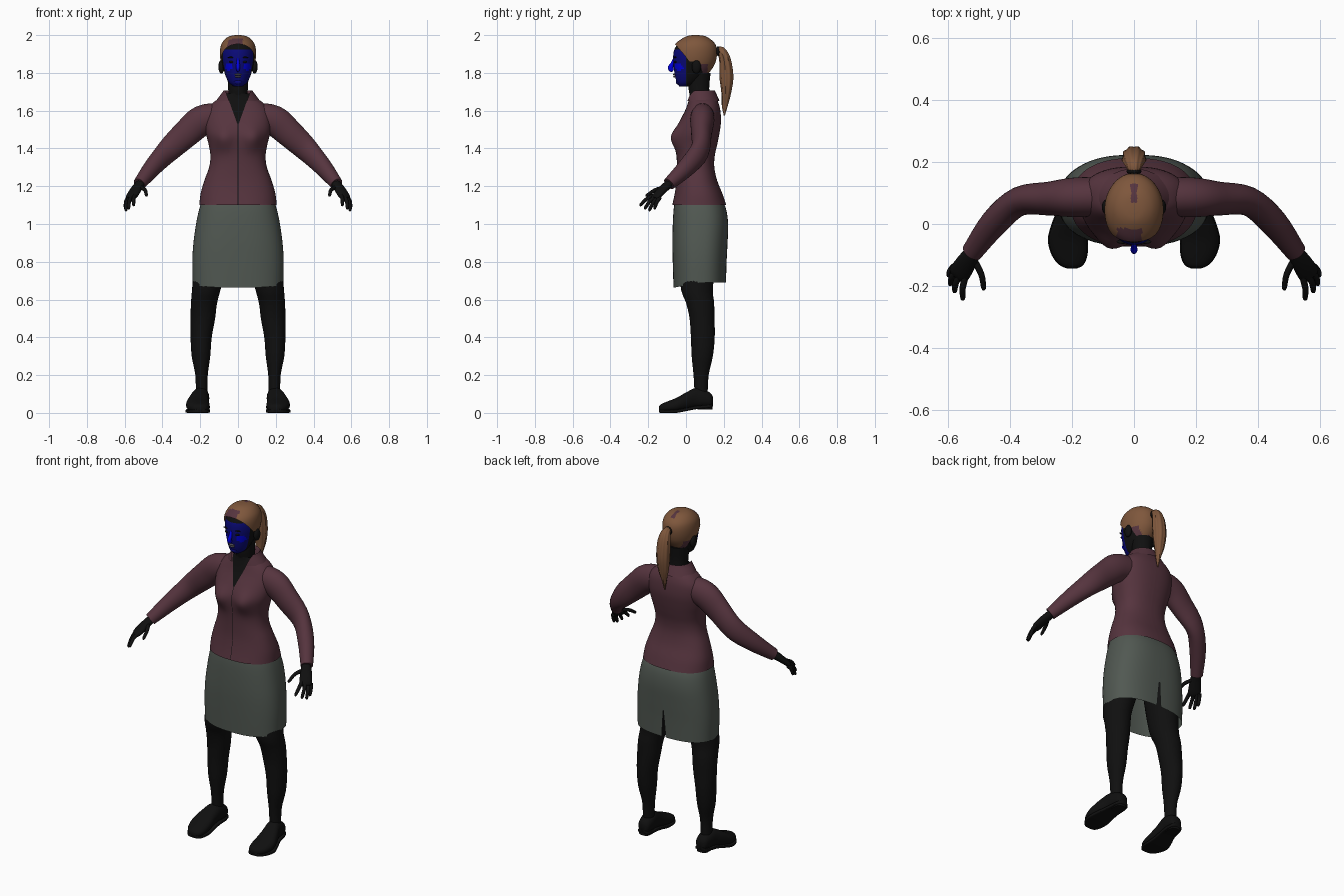
import bpy, bmesh, math
from mathutils import Vector

if "Cube" in bpy.data.objects:
    bpy.data.objects.remove(bpy.data.objects["Cube"])


def material(name, rgb):
    m = bpy.data.materials.new(name)
    m.diffuse_color = (*rgb, 1)
    m.use_nodes = True
    m.node_tree.nodes["Principled BSDF"].inputs["Base Color"].default_value = m.diffuse_color
    return m


JACKET = material("plum_cloth", (0.092, 0.034, 0.048))
SKIRT = material("grey_green_cloth", (0.082, 0.098, 0.084))
BLACK = material("black", (0.005, 0.005, 0.005))
HAIR = material("brown_hair", (0.21, 0.095, 0.045))
NAVY = material("face_blue", (0.003, 0.003, 0.19))
BLUE = material("bright_blue", (0.0, 0.0, 0.75))
LIPS = material("grey_lips", (0.12, 0.11, 0.13))


def smooth(rows, n=4):
    """Catmull-Rom interpolation of station tuples."""
    out = []
    for i in range(len(rows) - 1):
        a, b = rows[max(i - 1, 0)], rows[i]
        c, d = rows[i + 1], rows[min(i + 2, len(rows) - 1)]
        for k in range(n):
            t = k / n
            out.append(tuple(0.5 * (2 * q + (r - p) * t + (2 * p - 5 * q + 4 * r - s) * t * t
                                    + (3 * q - p - 3 * r + s) * t ** 3)
                             for p, q, r, s in zip(a, b, c, d)))
    return out + [tuple(rows[-1])]


def loft(name, rings, mats, caps=True, planes=(), rule=None):
    """Skin rings of points, cut along planes, then colour or delete faces by rule."""
    bm = bmesh.new()
    loops = [[bm.verts.new(p) for p in r] for r in rings]
    n = len(loops[0])
    for a, b in zip(loops, loops[1:]):
        for i in range(n):
            bm.faces.new((a[i], a[(i + 1) % n], b[(i + 1) % n], b[i]))
    if caps:
        bm.faces.new(loops[0])
        bm.faces.new(loops[-1])
    bmesh.ops.recalc_face_normals(bm, faces=bm.faces[:])
    for co, no in planes:
        bmesh.ops.bisect_plane(bm, geom=bm.verts[:] + bm.edges[:] + bm.faces[:],
                               plane_co=co, plane_no=no, dist=1e-5)
    dead = []
    for f in bm.faces:
        f.smooth = True
        k = rule(f.calc_center_median()) if rule else 0
        if k is None:
            dead.append(f)
        else:
            f.material_index = k
    bmesh.ops.delete(bm, geom=dead, context='FACES')
    me = bpy.data.meshes.new(name)
    bm.to_mesh(me)
    bm.free()
    me.set_sharp_from_angle(angle=math.radians(50))
    for m in mats:
        me.materials.append(m)
    ob = bpy.data.objects.new(name, me)
    bpy.context.collection.objects.link(ob)
    return ob


def power(v, p):
    return math.copysign(abs(v) ** (2 / p), v)


def level(z, hw, yf, yb, cx=0.0, p=2.0, n=48, grow=0.0):
    """Horizontal superellipse ring."""
    cy, ry = (yf + yb) / 2, (yb - yf) / 2 + grow
    return [Vector((cx + (hw + grow) * power(math.cos(2 * math.pi * i / n), p),
                    cy + ry * power(math.sin(2 * math.pi * i / n), p), z)) for i in range(n)]


def tube(name, rows, mat, s=1, n=20, ref=(0, 0, 1), ridge=0.0):
    """Sweep an ellipse along (x, y, z, side radius, up radius) stations."""
    rows = smooth(rows)
    rings = []
    for i, r in enumerate(rows):
        t = Vector(rows[min(i + 1, len(rows) - 1)][:3]) - Vector(rows[max(i - 1, 0)][:3])
        side = t.cross(Vector(ref)).normalized()
        up = side.cross(t).normalized()
        ring = []
        for k in range(n):
            a = 2 * math.pi * k / n
            q = 1 + ridge * math.cos(n / 4 * a)
            v = Vector(r[:3]) + q * (side * r[3] * math.cos(a) + up * r[4] * math.sin(a))
            ring.append(Vector((v.x * s, v.y, v.z)))
        rings.append(ring)
    return loft(name, rings, [mat])


def ball(name, loc, size, mat):
    rings = []
    for j in range(1, 12):
        a = math.pi * j / 12
        z, r = -math.cos(a), math.sin(a)
        rings.append([Vector((loc[0] + size[0] * r * math.cos(b), loc[1] + size[1] * r * math.sin(b),
                              loc[2] + size[2] * z)) for b in (2 * math.pi * k / 20 for k in range(20))])
    return loft(name, rings, [mat])


# Jacket body with open neckline and centre seam
V_SLOPE = 0.36
v_planes = [((0, 0, 1.52), (1, 0, -V_SLOPE)), ((0, 0, 1.52), (-1, 0, -V_SLOPE))]


def in_neckline(c):
    return c.y < 0.085 and abs(c.x) < V_SLOPE * (c.z - 1.52)


def bust(v):
    fade = min(max((0.06 - v.y) / 0.1, 0), 1)
    v.y -= 0.032 * fade * math.exp(-((abs(v.x) - 0.08) / 0.055) ** 2 - ((v.z - 1.455) / 0.06) ** 2)
    return v


torso = smooth([(1.10, .205, -.073, .213), (1.16, .198, -.060, .193), (1.23, .178, -.050, .165),
                (1.30, .153, -.048, .150), (1.36, .146, -.050, .152), (1.42, .155, -.055, .165),
                (1.48, .170, -.055, .177), (1.54, .175, -.035, .185), (1.60, .165, -.005, .182),
                (1.64, .135, .010, .172), (1.67, .092, .018, .158), (1.69, .066, .020, .143)])
loft("jacket_body", [[bust(v) for v in level(*r, p=2.35, n=64)] for r in torso], [JACKET, BLACK], False,
     v_planes + [((x, 0, 0), (1, 0, 0)) for x in (-.0015, .0015)],
     lambda c: 1 if in_neckline(c) or (abs(c.x) < .0015 and c.y < 0) else 0)

# Folded collar
collar = smooth([(1.66, .060, .018, .138), (1.705, .074, .012, .150), (1.695, .084, .006, .158),
                 (1.650, .118, .000, .178)])
loft("collar", [level(*r) for r in collar], [JACKET], False, v_planes,
     lambda c: None if in_neckline(c) else 0)

# Skirt with dipped front hem and a back slit
skirt = smooth([(1.14, .185, -.055, .185), (1.08, .205, -.065, .212), (1.0, .222, -.070, .223),
                (.9, .236, -.072, .220), (.8, .242, -.070, .215), (.69, .240, -.066, .212)])


def hem(v):
    v.z -= 0.028 * max(0, (0.07 - v.y) / 0.14) * min(max((0.85 - v.z) / 0.16, 0), 1)
    return v


loft("skirt", [[hem(v) for v in level(*r, p=2.5, n=64)] for r in skirt], [SKIRT], False,
     [((0, .2, .86), (1, 0, .08)), ((0, .2, .86), (-1, 0, .08))],
     lambda c: None if c.y > .1 and abs(c.x) < .08 * (.86 - c.z) else 0)

# Neck
loft("neck", [level(*r) for r in smooth([(1.58, .060, .020, .140), (1.66, .052, .022, .128),
                                         (1.72, .052, .013, .123), (1.80, .058, .010, .130)])], [BLACK])

# Head with coloured face area
head = smooth([(1.728, .022, -.035, .030), (1.745, .045, -.047, .060), (1.77, .060, -.055, .090),
               (1.80, .071, -.061, .120), (1.84, .081, -.066, .145), (1.88, .087, -.068, .155),
               (1.92, .086, -.063, .155), (1.95, .077, -.045, .143), (1.975, .056, -.010, .115),
               (1.988, .030, .018, .088), (1.992, .004, .045, .055)])


def face_colour(c):
    if c.y > 0 or c.z > 1.925:
        return 0
    cheek = ((abs(c.x) - .048) / .020) ** 2 + ((c.z - 1.832) / .020) ** 2 < 1
    return 2 if cheek else 1


loft("head", [level(*r, n=64) for r in head], [BLACK, NAVY, BLUE], True,
     [((0, 0, 0), (0, 1, 0)), ((0, 0, 1.925), (0, 0, 1))], face_colour)


# Hair cap trimmed along forehead, ear and nape lines
def hair_rule(c):
    if c.z < 1.955 - 1.19 * (c.y + .06):
        return None
    if c.z < 1.86 and (c.z < 1.765 or c.z < 1.86 - 3.2 * (c.y - .07)):
        return None
    parting = abs(c.x) < .010 and .07 < c.y < .13
    fringe = -.055 < c.x < .025 and c.y < -.015
    nape = c.z < 1.85 and c.y < .115
    return 1 if parting or fringe or nape else 0


loft("hair_cap", [[v + Vector((0, 0, .008)) for v in level(*r, n=64, grow=.008)] for r in head],
     [HAIR, JACKET], True,
     [((0, -.06, 1.955), (0, 1.19, 1)), ((0, .07, 1.86), (0, 3.2, 1)),
      ((0, 0, 1.86), (0, 0, 1)), ((0, 0, 1.765), (0, 0, 1))], hair_rule)

# Ponytail and its band
tube("ponytail", [(0, .155, 1.915, .014, .014), (0, .185, 1.918, .022, .024), (0, .207, 1.87, .030, .036),
                  (0, .215, 1.78, .036, .038), (0, .214, 1.70, .026, .030), (0, .206, 1.63, .016, .012),
                  (0, .203, 1.575, .003, .003)], HAIR, n=36, ref=(1, 0, 0), ridge=.06)
ball("hair_band", (0, .170, 1.915), (.024, .012, .026), BLACK)

# Face details
tube("nose", [(0, -.062, 1.875, .007, .006), (0, -.072, 1.85, .009, .009), (0, -.082, 1.825, .015, .011),
              (0, -.068, 1.812, .010, .006)], BLUE, ref=(1, 0, 0))
ball("upper_lip", (0, -.061, 1.791), (.020, .009, .005), LIPS)
ball("lower_lip", (0, -.059, 1.780), (.017, .009, .005), LIPS)
ball("chin", (0, -.042, 1.752), (.022, .012, .014), NAVY)

for s, tag in ((1, "left_"), (-1, "right_")):
    ball(tag + "eye", (s * .034, -.056, 1.858), (.014, .007, .006), BLACK)
    ball(tag + "brow", (s * .036, -.057, 1.882), (.020, .007, .004), BLACK)
    ball(tag + "ear", (s * .088, .055, 1.832), (.016, .024, .036), BLACK)

    # Sleeve
    tube(tag + "sleeve", [(.09, .088, 1.570, .062, .072), (.19, .086, 1.548, .064, .080),
                          (.27, .082, 1.482, .055, .074), (.37, .073, 1.388, .047, .063),
                          (.45, .005, 1.302, .045, .050), (.522, -.090, 1.212, .034, .034)],
         JACKET, s, 32)

    # Hand
    tube(tag + "palm", [(.505, -.072, 1.228, .022, .024), (.535, -.115, 1.190, .031, .021),
                        (.562, -.157, 1.148, .035, .017), (.572, -.170, 1.135, .027, .009)], BLACK, s)
    fingers = {"index": ((.545, -.172, 1.150), (.553, -.245, 1.098)),
               "middle": ((.563, -.165, 1.143), (.580, -.220, 1.080)),
               "ring": ((.575, -.152, 1.138), (.594, -.196, 1.070)),
               "little": ((.582, -.138, 1.140), (.598, -.168, 1.080)),
               "thumb": ((.520, -.110, 1.195), (.482, -.213, 1.150))}
    for name, (a, b) in fingers.items():
        a, b = Vector(a), Vector(b)
        mid = a.lerp(b, .5) + Vector((-.008 if name == "thumb" else .004, 0, .008))
        tube(tag + name + "_finger", [(*a, .011, .011), (*mid, .010, .010), (*a.lerp(b, .92), .008, .008),
                                      (*b, .003, .003)], BLACK, s, 12)

    # Leg
    leg = smooth([(.92, .120, .080, .100, .105), (.68, .163, .057, .078, .087), (.58, .180, .075, .069, .074),
                  (.50, .186, .085, .065, .066), (.40, .195, .089, .056, .063), (.30, .196, .086, .049, .056),
                  (.20, .193, .080, .033, .040), (.09, .193, .080, .030, .034)])
    loft(tag + "leg", [level(z, rx, cy - ry, cy + ry, s * cx, n=32) for z, cx, cy, rx, ry in leg], [BLACK])

    # Shoe upper and sole: y, centre x, half width, bottom, top
    shoe = smooth([(.142, .192, .016, .040, .085), (.130, .192, .034, .032, .105), (.090, .194, .042, .028, .125),
                   (.050, .199, .045, .024, .132), (.000, .209, .054, .014, .108), (-.050, .213, .062, .005, .080),
                   (-.100, .208, .055, .003, .060), (-.132, .202, .036, .004, .046),
                   (-.143, .200, .014, .008, .034)])

    def section(y, cx, hw, lo, hi, p):
        return [Vector((s * cx + hw * power(math.cos(2 * math.pi * k / 28), p), y,
                        (lo + hi) / 2 + (hi - lo) / 2 * power(math.sin(2 * math.pi * k / 28), p)))
                for k in range(28)]

    loft(tag + "shoe", [section(*r, 2.3) for r in shoe], [BLACK])
    loft(tag + "sole", [section(y, cx, hw + .003, max(lo - .005, 0), lo + .013, 6)
                        for y, cx, hw, lo, hi in shoe], [BLACK])
    loft(tag + "heel", [level(z, .034, .062, .140, s * .193, 3, 28) for z in (.018, .045)], [BLACK])
